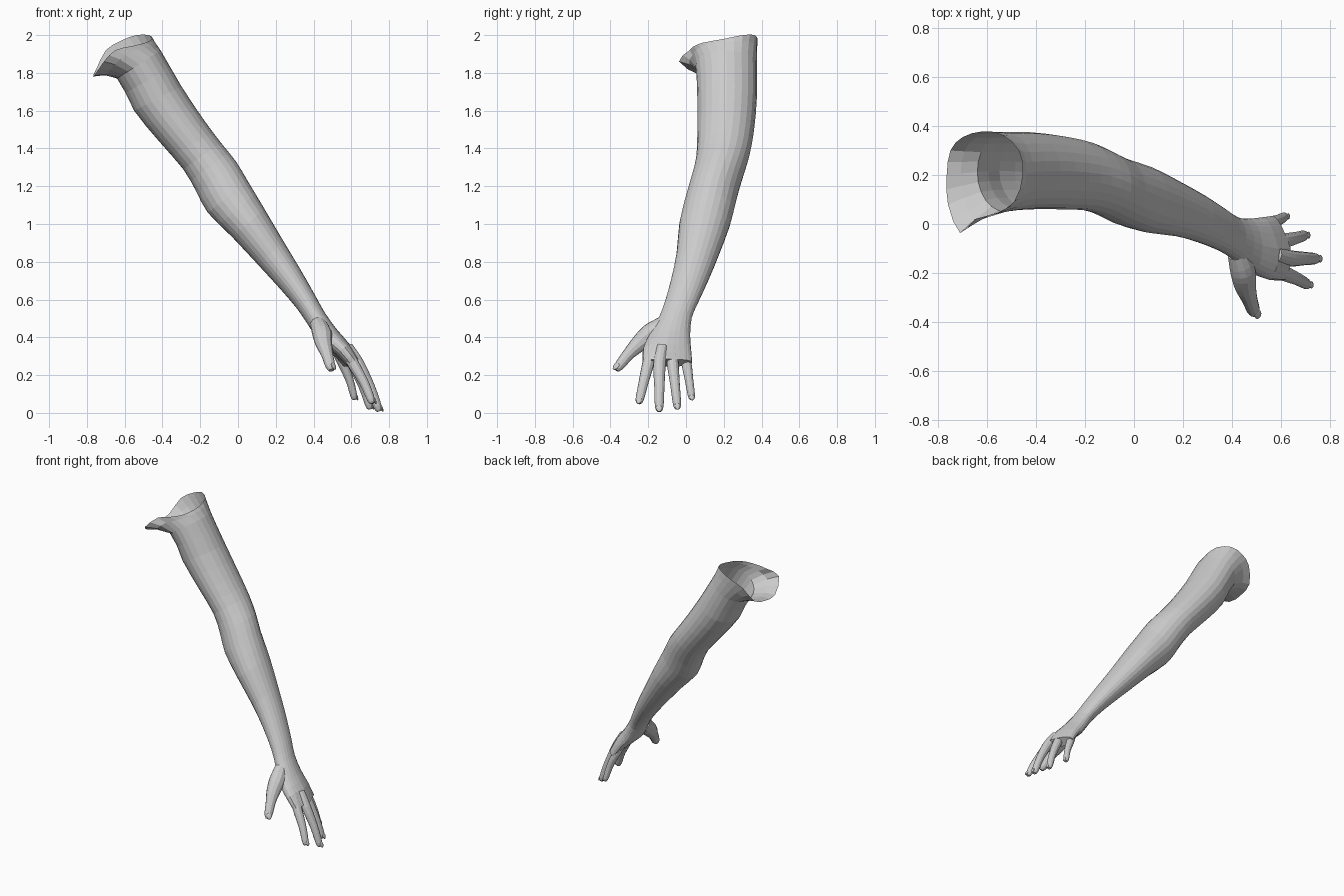
import bpy, bmesh, math
from mathutils import Vector, Matrix

if "Cube" in bpy.data.objects:
    bpy.data.objects.remove(bpy.data.objects["Cube"])

SIDES = 24


def catmull(a, b, c, d, t):
    return 0.5 * (2 * b + (c - a) * t + (2 * a - 5 * b + 4 * c - d) * t * t
                  + (3 * b - a - 3 * c + d) * t ** 3)


def refine(pts, steps, closed=False):
    """Smoothly subdivide a list of Vectors."""
    n, out = len(pts), []
    get = (lambda i: pts[i % n]) if closed else (lambda i: pts[max(0, min(n - 1, i))])
    for i in range(n if closed else n - 1):
        for s in range(steps):
            out.append(catmull(get(i - 1), get(i), get(i + 1), get(i + 2), s / steps))
    return out if closed else out + [pts[-1].copy()]


def loft(name, rings, cap_start=False, cap_end=True):
    """Skin a list of closed rings."""
    bm = bmesh.new()
    vs = [[bm.verts.new(p) for p in r] for r in rings]
    n = len(rings[0])
    for a, b in zip(vs, vs[1:]):
        for i in range(n):
            j = (i + 1) % n
            bm.faces.new((a[i], a[j], b[j], b[i]))
    if cap_start:
        bm.faces.new(vs[0])
    if cap_end:
        bm.faces.new(vs[-1])
    bmesh.ops.recalc_face_normals(bm, faces=bm.faces)
    me = bpy.data.meshes.new(name)
    bm.to_mesh(me)
    bm.free()
    ob = bpy.data.objects.new(name, me)
    bpy.context.collection.objects.link(ob)
    return ob


# Arm sections: outer edge x,z / inner edge x,z / y min,max / backward sweep / boxiness
sections = [
    (-.41, 1.92, -.64, 1.77, .050, .375, 0, 1),
    (-.30, 1.73, -.55, 1.60, .060, .375, 0, 1),
    (-.18, 1.55, -.42, 1.44, .060, .360, 0, 1),
    (-.09, 1.43, -.29, 1.29, .055, .335, 0, 1),
    (-.01, 1.33, -.22, 1.17, .030, .300, 0, 1),
    (.05, 1.23, -.16, 1.06, .000, .270, 0, 1),
    (.14, 1.08, -.03, .93, -.035, .235, 0, 1),
    (.24, .91, .11, .78, -.050, .175, 0, 1),
    (.33, .76, .22, .66, -.078, .120, 0, 1),
    (.41, .62, .31, .555, -.112, .065, 0, 1),
    (.46, .53, .365, .475, -.145, .030, 0, 1),
    (.525, .44, .43, .38, -.195, .022, .1, .85),
    (.59, .365, .515, .31, -.228, .027, .25, .75),
    (.64, .285, .58, .245, -.230, .033, .35, .7),
]

# Flared shoulder opening, starting on the outer side and going round by the back
opening = [Vector(p) for p in (
    (-.455, .20, 1.98), (-.47, .30, 2.0), (-.54, .365, 2.0), (-.62, .378, 1.97),
    (-.70, .355, 1.92), (-.75, .30, 1.82), (-.765, .20, 1.79), (-.76, .08, 1.785),
    (-.71, -.037, 1.86), (-.65, .02, 1.92), (-.57, .04, 1.94), (-.49, .09, 1.96))]


def arm_ring(ux, uz, lx, lz, y0, y1, sweep, power):
    c = Vector(((ux + lx) / 2, (y0 + y1) / 2, (uz + lz) / 2))
    h = Vector(((ux - lx) / 2, 0, (uz - lz) / 2))
    ring = []
    for i in range(SIDES):
        t = 2 * math.pi * i / SIDES
        co, si = math.cos(t), math.sin(t)
        co = math.copysign(abs(co) ** power, co)
        dy = si * (y1 - y0) / 2
        p = c + h * co + Vector((0, dy, 0))
        p.x -= sweep * max(0, dy)
        ring.append(p)
    return ring


keys = [refine(opening, 2, closed=True)] + [arm_ring(*s) for s in sections]
lines = [refine([k[i] for k in keys], 2) for i in range(SIDES)]
loft("arm_and_palm", list(zip(*lines)))


def digit(name, path, radii, flat, up, sides=12):
    """Tapered finger along a path, with a nail on its dorsal side."""
    pts = refine([Vector(p) for p in path], 3)
    rad = refine([Vector((r, 0, 0)) for r in radii], 3)
    rings = []
    for i, p in enumerate(pts):
        d = (pts[min(i + 1, len(pts) - 1)] - pts[max(i - 1, 0)]).normalized()
        s = d.cross(up).normalized()
        u = s.cross(d)
        ring = []
        for k in range(sides):
            t = 2 * math.pi * k / sides
            ring.append(p + rad[i].x * (s * math.cos(t) + u * math.sin(t) * flat))
        rings.append(ring)
    loft(name, rings, cap_start=True)
    # nail
    d = (pts[-1] - pts[-4]).normalized()
    s = d.cross(up).normalized()
    u = s.cross(d)
    r = radii[-2]
    mid = pts[-3] + u * r * flat * .82
    m = Matrix((s, d, u)).transposed().to_4x4()
    m.translation = mid
    bm = bmesh.new()
    bmesh.ops.create_uvsphere(bm, u_segments=10, v_segments=6, radius=1,
                              matrix=m @ Matrix.Diagonal((r * .68, r * .9, r * .28, 1)))
    me = bpy.data.meshes.new(name + "_nail")
    bm.to_mesh(me)
    bm.free()
    bpy.context.collection.objects.link(bpy.data.objects.new(name + "_nail", me))


# Fingers: root inside the palm, knuckle, tip, thickness
back_of_hand = Vector((.83, 0, .55))
fingers = {
    "index_finger": ((.56, -.175, .35), (.61, -.200, .26), (.712, -.250, .050), .029),
    "middle_finger": ((.58, -.125, .35), (.637, -.140, .26), (.748, -.142, .008), .030),
    "ring_finger": ((.56, -.075, .35), (.608, -.070, .26), (.700, -.045, .020), .028),
    "little_finger": ((.51, -.030, .35), (.550, .000, .27), (.618, .032, .070), .025),
}
for name, (root, knuckle, tip, r) in fingers.items():
    a, b = Vector(knuckle), Vector(tip)
    mid = a.lerp(b, .5) + back_of_hand * .008
    near_tip = a.lerp(b, .9) + back_of_hand * .002
    digit(name, (root, knuckle, mid, near_tip, tip),
          (r, r * 1.1, r * .9, r * .76, r * .4), .95, back_of_hand)

# Thumb
digit("thumb", ((.425, -.12, .47), (.445, -.19, .42), (.455, -.25, .365), (.472, -.305, .31),
                (.488, -.352, .25), (.494, -.368, .225)),
      (.045, .054, .046, .033, .027, .014), .95, Vector((.75, -.5, .4)))
